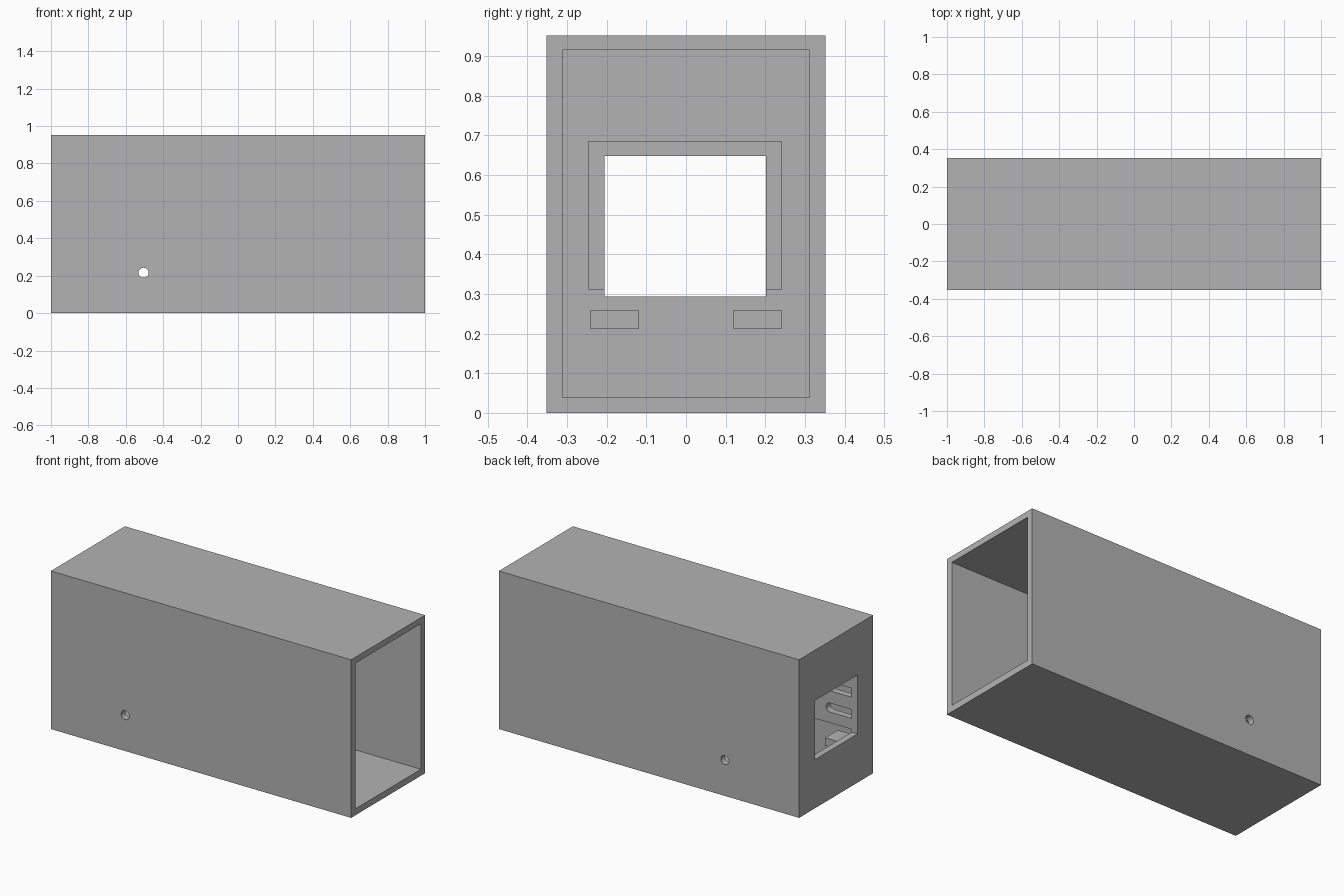
import bpy
import math

cube = bpy.data.objects.get("Cube")
if cube:
    bpy.data.objects.remove(cube, do_unlink=True)

# Single grey plastic
grey = bpy.data.materials.new("grey_plastic")
grey.use_nodes = True
colour = (0.45, 0.45, 0.45, 1)
grey.diffuse_color = colour
grey.node_tree.nodes["Principled BSDF"].inputs["Base Color"].default_value = colour


def box(name, x, y, z):
    """Box from (min, max) pairs on each axis."""
    bpy.ops.mesh.primitive_cube_add(size=1, location=[sum(a) / 2 for a in (x, y, z)])
    ob = bpy.context.object
    ob.name = name
    ob.scale = [a[1] - a[0] for a in (x, y, z)]
    bpy.ops.object.transform_apply(location=True, rotation=True, scale=True)
    ob.data.materials.append(grey)
    return ob


def rod(name, x, z, radius, length):
    """Cylinder lying along y."""
    bpy.ops.mesh.primitive_cylinder_add(vertices=24, radius=radius, depth=length,
                                        location=(x, 0, z), rotation=(math.pi / 2, 0, 0))
    ob = bpy.context.object
    ob.name = name
    bpy.ops.object.transform_apply(location=True, rotation=True, scale=True)
    ob.data.materials.append(grey)
    return ob


def cut(target, cutter):
    """Subtract the cutter and discard it."""
    mod = target.modifiers.new("cut", 'BOOLEAN')
    mod.operation = 'DIFFERENCE'
    mod.solver = 'EXACT'
    mod.object = cutter
    bpy.context.view_layer.objects.active = target
    bpy.ops.object.modifier_apply(modifier=mod.name)
    bpy.data.objects.remove(cutter, do_unlink=True)


def finish(ob):
    bpy.ops.object.select_all(action='DESELECT')
    ob.select_set(True)
    bpy.context.view_layer.objects.active = ob
    bpy.ops.object.shade_smooth_by_angle(angle=math.radians(30))


WALL = -0.96            # inner face of the end wall
WINDOW_Y = (-0.205, 0.202)
WINDOW_Z = (0.293, 0.648)

# Hollow case, open at one end, with a socket window and screw holes
case = box("case", (-1, 1), (-0.352, 0.352), (0, 0.952))
cut(case, box("cavity", (WALL, 1.2), (-0.312, 0.312), (0.039, 0.915)))
cut(case, box("window", (-1.1, WALL + 0.1), WINDOW_Y, WINDOW_Z))
cut(case, rod("screw_hole", -0.505, 0.216, 0.027, 1))
finish(case)

# Socket sleeve behind the window, open below, with two slots in each side
sleeve = box("socket_sleeve", (WALL, -0.6), (-0.246, 0.241), (0.31, 0.686))
cut(sleeve, box("sleeve_space", (-1.1, -0.5), WINDOW_Y, (0.2, WINDOW_Z[1])))
for z in (0.402, 0.53):
    r = 0.027
    end = -0.79 - r
    cut(sleeve, box("slot", (-1.1, end), (-0.4, 0.4), (z - r, z + r)))
    cut(sleeve, rod("slot_end", end, z, r, 1))
finish(sleeve)

# Support ledges below the window
for side, name in ((1, "left_support_ledge"), (-1, "right_support_ledge")):
    box(name, (WALL, -0.842), sorted((side * 0.12, side * 0.241)), (0.212, 0.26))
